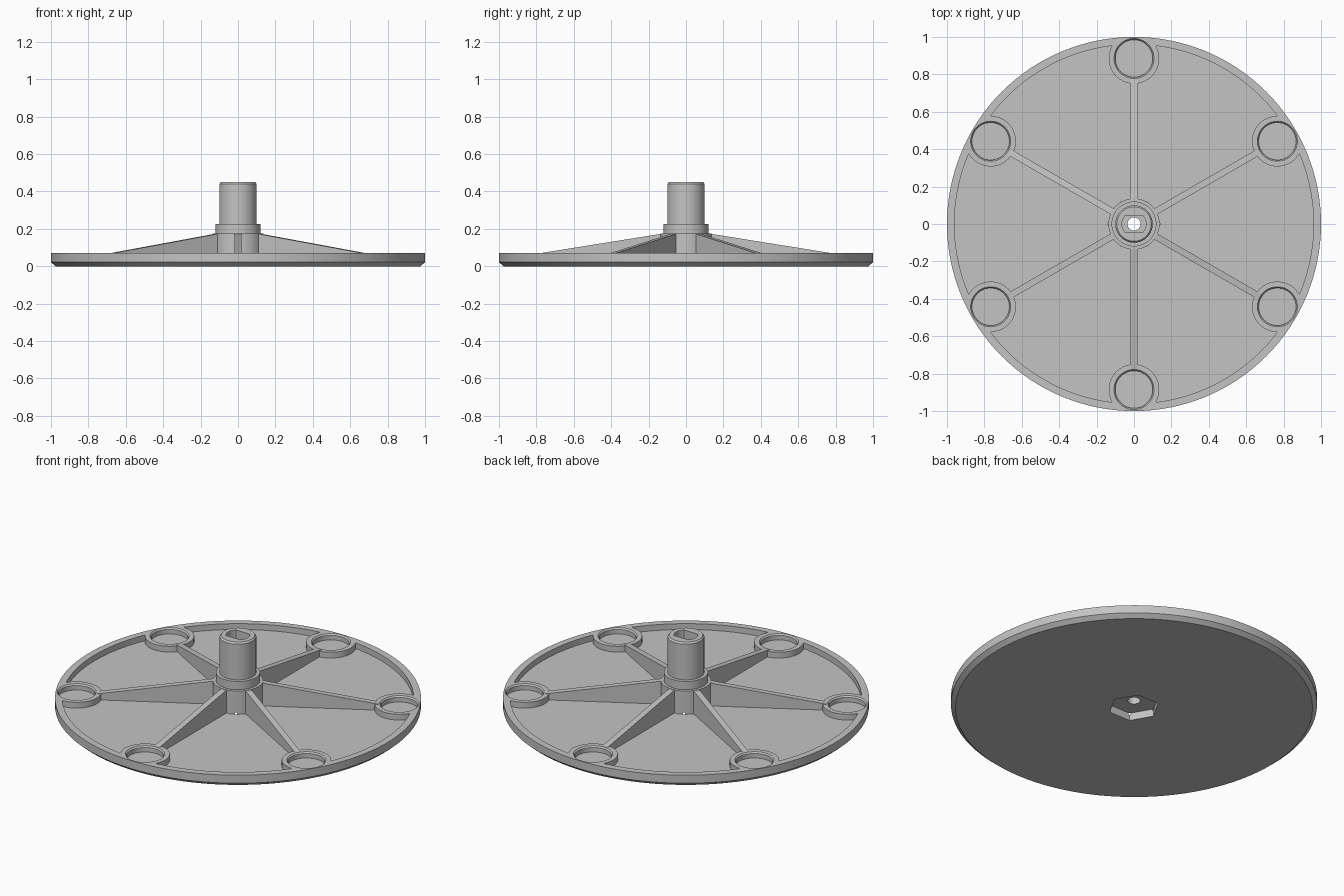
import bpy, bmesh
from math import sin, cos, pi, radians

if "Cube" in bpy.data.objects:
    bpy.data.objects.remove(bpy.data.objects["Cube"], do_unlink=True)

grey = bpy.data.materials.new("plain_grey")
grey.use_nodes = True
colour = (0.55, 0.55, 0.55, 1)
grey.diffuse_color = colour
grey.node_tree.nodes["Principled BSDF"].inputs["Base Color"].default_value = colour

SPOKES = [radians(30 + 60 * i) for i in range(6)]
CUP_REACH = 0.885
TOP, FLOOR = 0.07, 0.035


def finish(name, bm):
    bmesh.ops.recalc_face_normals(bm, faces=bm.faces[:])
    mesh = bpy.data.meshes.new(name)
    bm.to_mesh(mesh)
    bm.free()
    mesh.materials.append(grey)
    obj = bpy.data.objects.new(name, mesh)
    bpy.context.collection.objects.link(obj)
    return obj


def turned(name, profile, sides=64, centres=((0, 0),), flat=None):
    """Solid of stacked rings (radius, z), repeated at each centre."""
    bm = bmesh.new()
    for cx, cy in centres:
        rings = []
        for r, z in profile:
            ring = []
            for i in range(sides):
                a = 2 * pi * i / sides
                x, y = r * cos(a), r * sin(a)
                if flat:
                    y = max(-flat, min(flat, y))
                ring.append(bm.verts.new((cx + x, cy + y, z)))
            rings.append(ring)
        for low, high in zip(rings, rings[1:]):
            for i in range(sides):
                j = (i + 1) % sides
                bm.faces.new((low[i], low[j], high[j], high[i]))
        bm.faces.new(rings[0][::-1])
        bm.faces.new(rings[-1])
    return finish(name, bm)


def cut(obj, *cutters):
    for cutter in cutters:
        cutter.hide_render = True
        mod = obj.modifiers.new("cut", "BOOLEAN")
        mod.operation = "DIFFERENCE"
        mod.solver = "EXACT"
        mod.object = cutter
        bpy.context.view_layer.objects.active = obj
        bpy.ops.object.modifier_apply(modifier=mod.name)


def smooth(obj):
    bpy.ops.object.select_all(action="DESELECT")
    obj.select_set(True)
    bpy.context.view_layer.objects.active = obj
    bpy.ops.object.shade_smooth_by_angle(angle=radians(30))


cups = [(CUP_REACH * cos(a), CUP_REACH * sin(a)) for a in SPOKES]

# Cutters: dished area (leaving the cup walls), cup pockets, nut recess, bore, shaft slot
dish = turned("dish_cutter", [(0.96, FLOOR), (0.96, 0.2)], 128)
cup_walls = turned("cup_wall_cutter", [(0.135, 0), (0.135, 0.3)], 64, cups)
cut(dish, cup_walls)
pockets = turned("pocket_cutter",
                 [(0.1, FLOOR), (0.1, 0.062), (0.107, TOP), (0.107, 0.2)], 64, cups)
nut = turned("nut_cutter", [(0.14, -0.1), (0.14, 0.045)], 6)
bore = turned("bore_cutter", [(0.035, -0.1), (0.035, 0.6)], 32)
slot = turned("slot_cutter", [(0.065, 0.25), (0.065, 0.6)], 64, flat=0.045)

# Round base plate with bevelled lower edge
plate = turned("base_plate", [(0.975, 0), (1, 0.022), (1, TOP)], 128)
cut(plate, dish, pockets, nut)
smooth(plate)

# Central hub, collar and shaft
hub = turned("hub_and_shaft", [
    (0.137, 0.03), (0.137, 0.175), (0.12, 0.175), (0.12, 0.225),
    (0.1, 0.225), (0.1, 0.44), (0.092, 0.45)], 64)
cut(hub, nut, bore, slot)
smooth(hub)

# Six tapering ribs from hub to cups
side = [(0.127, 0.033), (0.775, 0.033), (0.775, 0.0708), (0.127, 0.1745)]
for n, a in enumerate(SPOKES):
    bm = bmesh.new()
    faces = []
    for w in (-0.0175, 0.0175):
        faces.append([bm.verts.new((r * cos(a) - w * sin(a), r * sin(a) + w * cos(a), z))
                      for r, z in side])
    near, far = faces
    bm.faces.new(near)
    bm.faces.new(far[::-1])
    for i in range(4):
        j = (i + 1) % 4
        bm.faces.new((near[j], near[i], far[i], far[j]))
    finish("rib_%d" % (n + 1), bm)

for helper in (dish, cup_walls, pockets, nut, bore, slot):
    bpy.data.objects.remove(helper, do_unlink=True)
